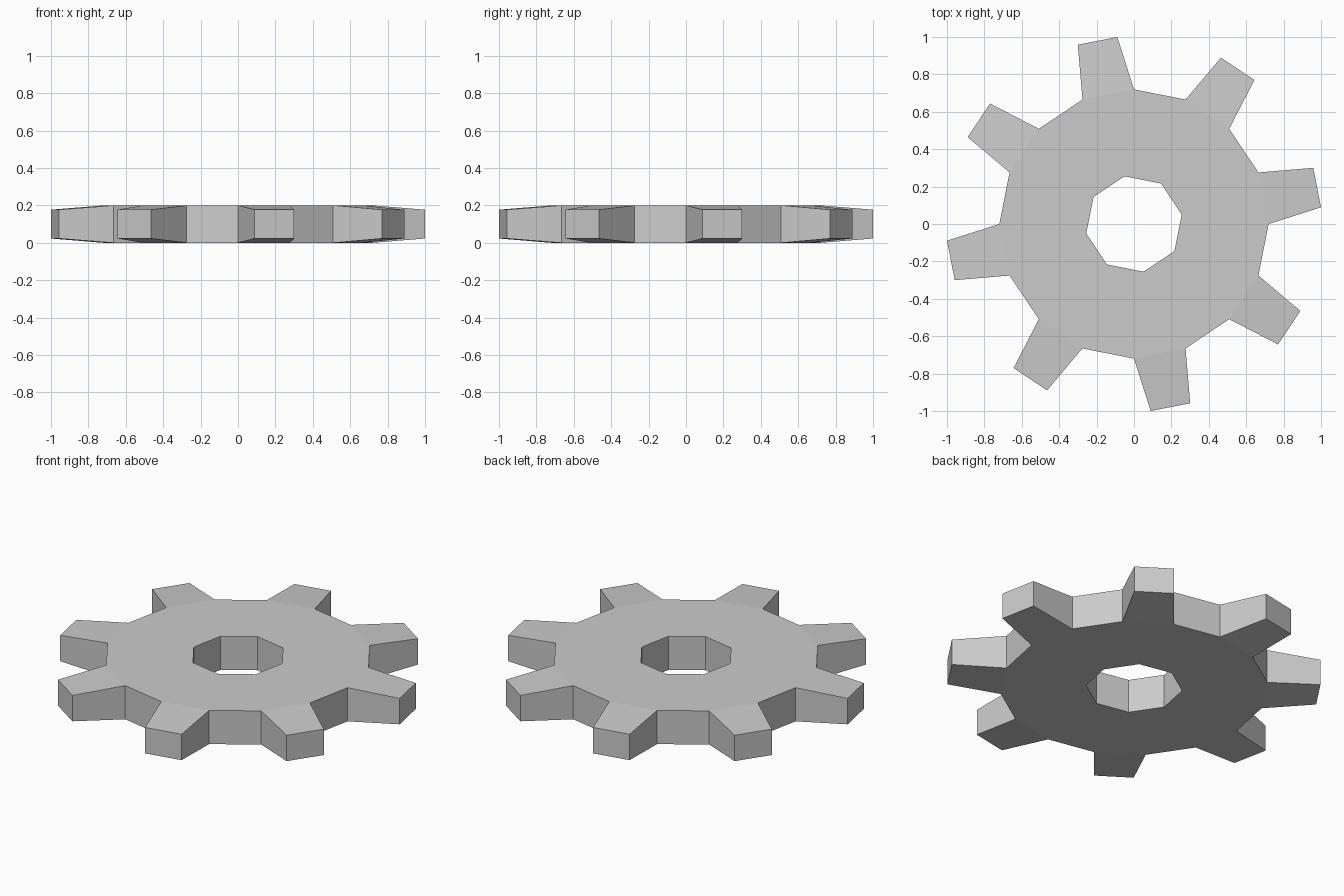
import bpy, bmesh
from math import cos, sin, radians

if "Cube" in bpy.data.objects:
    bpy.data.objects.remove(bpy.data.objects["Cube"])

TEETH = 8
PITCH = 360 / TEETH
R_HOLE, R_ROOT, R_TIP = 0.26, 0.72, 1.004
HEIGHT, TAPER = 0.2, 0.023      # teeth get thinner towards the tip
TIP_HALF = 6.15                 # half angle of a tooth tip

bm = bmesh.new()


def pair(radius, degrees, inset=0.0):
    """Bottom and top vertex at a polar position."""
    a = radians(degrees)
    x, y = radius * cos(a), radius * sin(a)
    return bm.verts.new((x, y, inset)), bm.verts.new((x, y, HEIGHT - inset))


def cap(*pairs):
    """Matching bottom and top faces, listed counter-clockwise from above."""
    bm.faces.new([p[1] for p in pairs])
    bm.faces.new([p[0] for p in reversed(pairs)])


def wall(a, b):
    bm.faces.new((a[0], b[0], b[1], a[1]))


# One hole corner, two root corners and two tip corners per tooth
sectors = []
for k in range(TEETH):
    start = k * PITCH
    mid = start + PITCH / 4
    sectors.append((pair(R_HOLE, mid),
                    pair(R_ROOT, start),
                    pair(R_ROOT, start + PITCH / 2),
                    pair(R_TIP, mid - TIP_HALF, TAPER),
                    pair(R_TIP, mid + TIP_HALF, TAPER)))

for k, (hole, root_a, root_b, tip_a, tip_b) in enumerate(sectors):
    next_hole, next_root = sectors[(k + 1) % TEETH][:2]
    # Disc
    cap(hole, root_a, root_b)
    cap(hole, root_b, next_root, next_hole)
    wall(next_hole, hole)
    # Tooth and the gap after it
    cap(root_a, tip_a, tip_b, root_b)
    wall(root_a, tip_a)
    wall(tip_a, tip_b)
    wall(tip_b, root_b)
    wall(root_b, next_root)

bmesh.ops.recalc_face_normals(bm, faces=bm.faces)
mesh = bpy.data.meshes.new("gear")
bm.to_mesh(mesh)
bm.free()
bpy.context.collection.objects.link(bpy.data.objects.new("gear", mesh))
